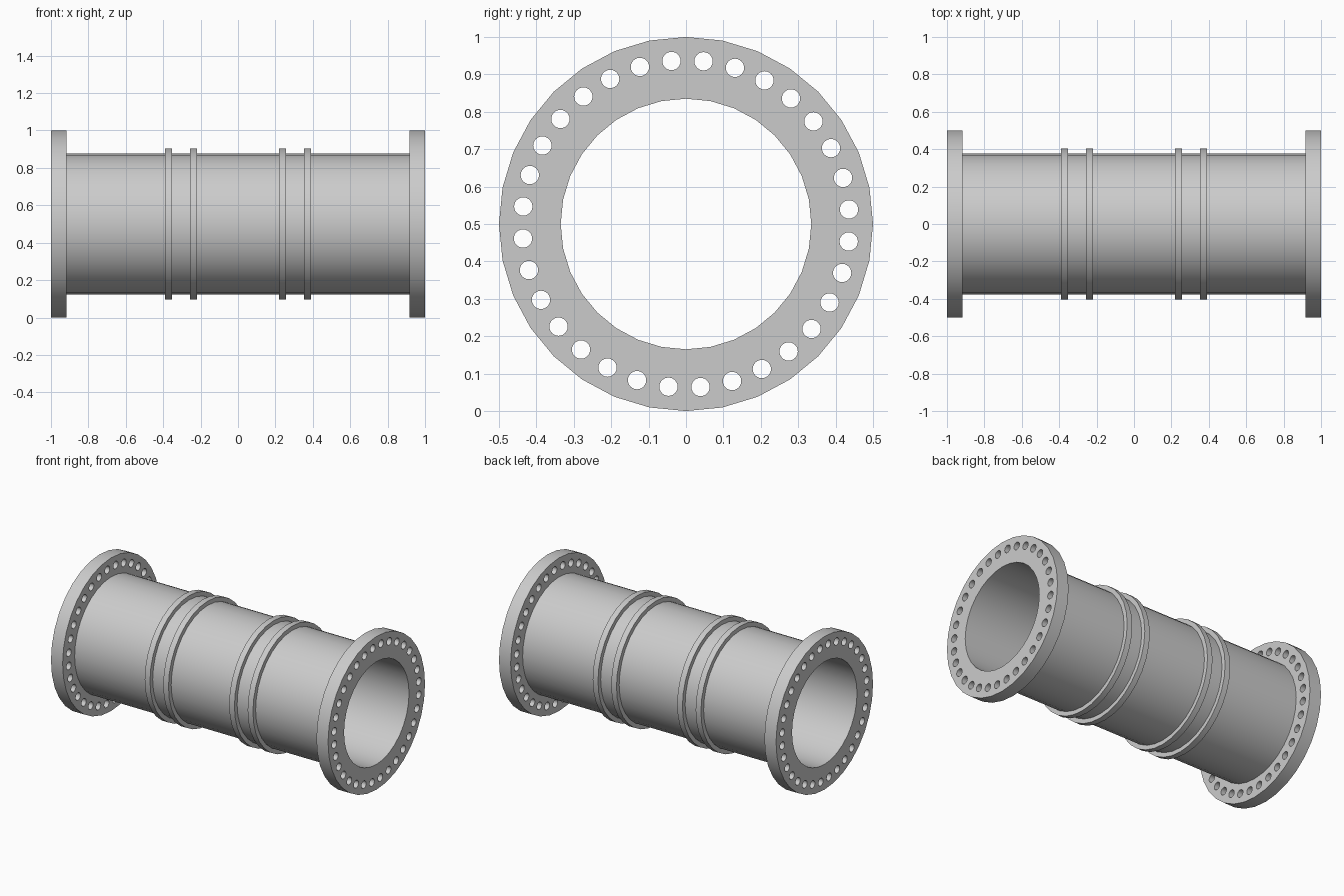
import bpy, bmesh
from math import sin, cos, pi, radians

if "Cube" in bpy.data.objects:
    bpy.data.objects.remove(bpy.data.objects["Cube"])

SIDES = 32
AXIS_Z = 0.5
R_BORE, R_BARREL, R_RIB, R_FLANGE = 0.335, 0.376, 0.404, 0.5
X_FLANGE = 0.916


def finish(name, bm):
    bmesh.ops.recalc_face_normals(bm, faces=bm.faces)
    mesh = bpy.data.meshes.new(name)
    bm.to_mesh(mesh)
    bm.free()
    ob = bpy.data.objects.new(name, mesh)
    bpy.context.collection.objects.link(ob)
    return ob


def smooth(ob):
    bpy.ops.object.select_all(action='DESELECT')
    ob.select_set(True)
    bpy.context.view_layer.objects.active = ob
    bpy.ops.object.shade_smooth_by_angle(angle=radians(30))


def lathe(name, profile):
    """Revolve a closed (x, radius) profile about the pipe axis."""
    bm = bmesh.new()
    loops = []
    for i in range(SIDES):
        a = 2 * pi * i / SIDES
        loops.append([bm.verts.new((x, r * cos(a), AXIS_Z + r * sin(a))) for x, r in profile])
    n = len(profile)
    for i in range(SIDES):
        p, q = loops[i], loops[(i + 1) % SIDES]
        for j in range(n):
            k = (j + 1) % n
            bm.faces.new((p[j], p[k], q[k], q[j]))
    return finish(name, bm)


def ring(name, x0, x1, r0, r1):
    return lathe(name, [(x0, r0), (x1, r0), (x1, r1), (x0, r1)])


# Hollow barrel between the flanges
smooth(ring("barrel", -X_FLANGE, X_FLANGE, R_BORE, R_BARREL))

# Two pairs of raised ribs
for side, s in (("left", -1), ("right", 1)):
    for label, x in (("inner", 0.238), ("outer", 0.3715)):
        smooth(ring(f"{side}_{label}_rib", s * x - 0.019, s * x + 0.019,
                    R_BARREL - 0.01, R_RIB))

# Bolt-hole cutter: a circle of pins running the full length
bm = bmesh.new()
for i in range(32):
    a = radians(5.1) + 2 * pi * i / 32
    cy, cz = 0.4375 * cos(a), AXIS_Z + 0.4375 * sin(a)
    ends = [[bm.verts.new((x, cy + 0.0245 * cos(2 * pi * k / 24),
                           cz + 0.0245 * sin(2 * pi * k / 24))) for k in range(24)]
            for x in (-1.1, 1.1)]
    for e in ends:
        bm.faces.new(e)
    for k in range(24):
        m = (k + 1) % 24
        bm.faces.new((ends[0][k], ends[0][m], ends[1][m], ends[1][k]))
cutter = finish("bolt_hole_cutter", bm)
cutter.hide_render = True

# Drilled end flanges
for side, s in (("left", -1), ("right", 1)):
    flange = ring(f"{side}_flange", s * X_FLANGE, s * 1.0, R_BORE, R_FLANGE)
    mod = flange.modifiers.new("bolt_holes", 'BOOLEAN')
    mod.operation = 'DIFFERENCE'
    mod.solver = 'EXACT'
    mod.object = cutter
    bpy.context.view_layer.objects.active = flange
    bpy.ops.object.modifier_apply(modifier=mod.name)
    smooth(flange)

bpy.data.objects.remove(cutter, do_unlink=True)
